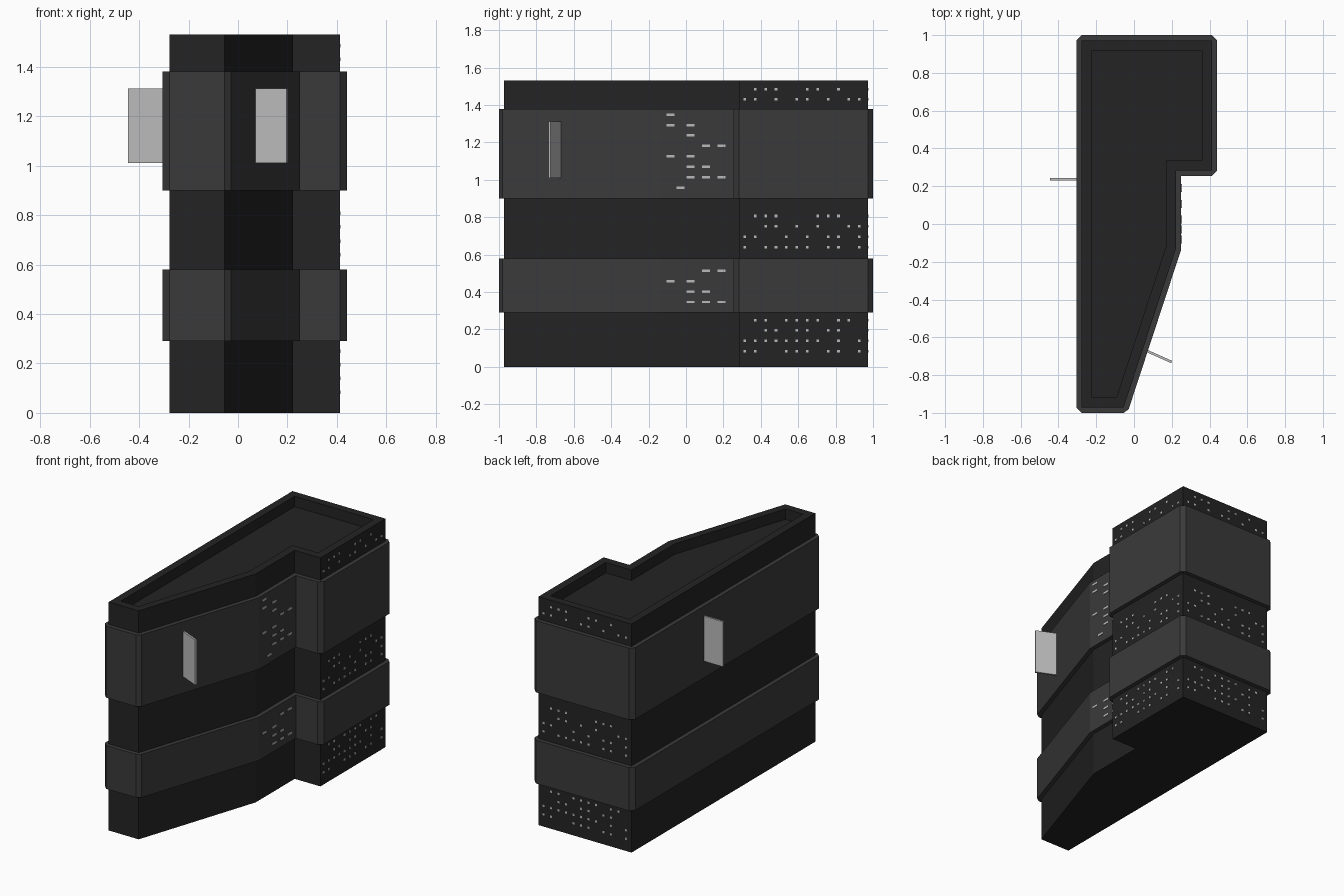
import bpy, bmesh, math
from mathutils import Vector, Matrix

if "Cube" in bpy.data.objects:
    bpy.data.objects.remove(bpy.data.objects["Cube"])

D = 0.028          # how far the bands stand out from the walls
PLAN = [Vector(p) for p in [(-.277, -.972), (-.055, -.972), (.222, -.13), (.222, .283),
                            (.412, .283), (.412, .972), (-.277, .972)]]


def material(name, v):
    m = bpy.data.materials.new(name)
    m.diffuse_color = (v, v, v, 1)
    m.use_nodes = True
    m.node_tree.nodes["Principled BSDF"].inputs["Base Color"].default_value = m.diffuse_color
    return m


WALL = material("dark_wall", .017)
BAND = material("band_grey", .042)
LIGHT = material("light_grey", .5)


def finish(bm, name, mat):
    me = bpy.data.meshes.new(name)
    bm.to_mesh(me)
    bm.free()
    me.materials.append(mat)
    ob = bpy.data.objects.new(name, me)
    bpy.context.collection.objects.link(ob)
    return ob


def outline(d):
    """Plan offset by d, two points per corner; sharp outer corners get a chamfer."""
    pts = []
    for i, p in enumerate(PLAN):
        e1 = (p - PLAN[i - 1]).normalized()
        e2 = (PLAN[(i + 1) % len(PLAN)] - p).normalized()
        n1, n2 = Vector((e1.y, -e1.x)), Vector((e2.y, -e2.x))
        if d > 0 and e1.cross(e2) > .5:
            pts += [p + n1 * d, p + n2 * d]
        else:
            pts += [p + (n1 + n2) * d / (1 + n1.dot(n2))] * 2
    return pts


def loft(name, mat, levels, floor=False, roof=False):
    bm = bmesh.new()
    rings = [[bm.verts.new((p.x, p.y, z)) for p in outline(d)] for d, z in levels]
    n = len(rings[0])
    for a, b in zip(rings, rings[1:]):
        for i in range(n):
            j = (i + 1) % n
            bm.faces.new((a[i], a[j], b[j], b[i]))
    if floor:
        bm.faces.new(rings[0][::-2])
    if roof:
        bm.faces.new(rings[-1][::2])
    bmesh.ops.remove_doubles(bm, verts=bm.verts, dist=1e-5)
    bmesh.ops.dissolve_degenerate(bm, edges=bm.edges, dist=1e-5)
    return finish(bm, name, mat)


# Walls and projecting bands
loft("lower_wall", WALL, [(0, 0), (0, .29)], floor=True)
loft("lower_band", BAND, [(0, .29), (D, .29), (D, .58), (0, .58)])
loft("middle_wall", WALL, [(0, .58), (0, .9)])
loft("upper_band", BAND, [(0, .9), (D, .9), (D, 1.38), (0, 1.38)])
# Top storey with parapet and sunken roof
loft("parapet_and_roof", WALL, [(0, 1.38), (0, 1.53), (-.053, 1.53), (-.053, 1.46)], roof=True)


def boxes(name, items, size, base=Matrix()):
    bm = bmesh.new()
    for c in items:
        bmesh.ops.create_cube(bm, size=1, matrix=base @ Matrix.Translation(c)
                              @ Matrix.Diagonal((*size, 1)))
    return finish(bm, name, LIGHT)


# Small square windows, one string per floor
WINDOWS = {
    .25: ".##.####.##.", .195: "..##.##.##..", .14: "########.#.#", .083: "##..###.##.#",
    .807: ".###...###..", .752: "..##.#.#..##", .695: "##..#.#.##.#", .64: "#.#####.##.#",
    1.485: ".###..##.#..", 1.43: "##.#.##.#.##",
}
wins = [((i - 5.5) * .0557, z) for z, row in WINDOWS.items()
        for i, c in enumerate(row) if c == "#"]
boxes("right_windows", [(.412, .6205 + u, z) for u, z in wins], (.006, .014, .014))
boxes("back_windows", [(.972, -.0675 + u, z) for u, z in wins], (.006, .014, .014),
      Matrix.Rotation(math.pi / 2, 4, 'Z'))

# Wide slot windows on the recessed side of the bands
COLS = [-.083, -.03, .024, .107, .19]
SLOTS = {
    1.347: "#....", 1.293: "#.#..", 1.238: "..#..", 1.182: "...##", 1.126: "#.#..",
    1.07: "..##.", 1.014: "..###", .957: ".#...",
    .513: "...##", .457: "#.#..", .401: "..##.", .347: "..###",
}
boxes("slot_windows", [(.25, y, z) for z, row in SLOTS.items()
                       for y, c in zip(COLS, row) if c == "#"], (.006, .042, .013))

# Blank blade signs on both long sides
boxes("left_sign", [(-.372, .238, 1.162)], (.146, .013, .302))
boxes("right_sign", [(0, 0, 0)], (.145, .013, .302),
      Matrix.Translation((.133, -.701, 1.162)) @ Matrix.Rotation(math.radians(-24), 4, 'Z'))
